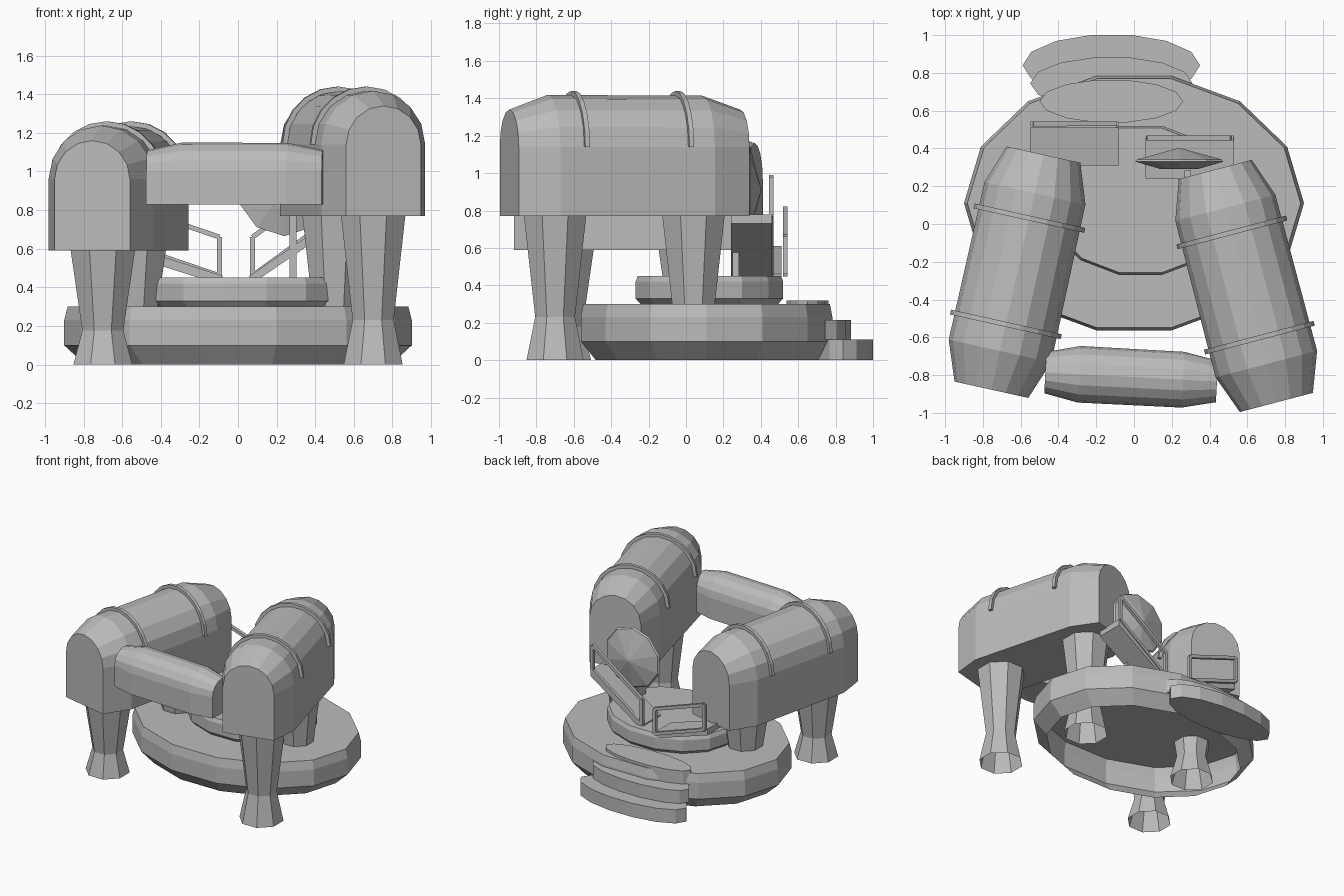
import bpy, bmesh
from math import sin, cos, pi, radians
from mathutils import Matrix, Vector

cube = bpy.data.objects.get("Cube")
if cube:
    bpy.data.objects.remove(cube)

grey = bpy.data.materials.new("plain grey")
grey.use_nodes = True
grey.diffuse_color = (0.5, 0.5, 0.5, 1)
grey.node_tree.nodes["Principled BSDF"].inputs["Base Color"].default_value = (0.5, 0.5, 0.5, 1)


def loft(name, rings, matrix=Matrix(), caps=(True, True)):
    """Skin a list of equal-sized point rings into one flat-shaded object."""
    bm = bmesh.new()
    loops = [[bm.verts.new(p) for p in ring] for ring in rings]
    for a, b in zip(loops, loops[1:]):
        for i in range(len(a)):
            j = (i + 1) % len(a)
            bm.faces.new((a[i], a[j], b[j], b[i]))
    for loop, cap in zip((loops[0], loops[-1]), caps):
        if cap:
            bm.faces.new(loop)
    bmesh.ops.recalc_face_normals(bm, faces=bm.faces)
    mesh = bpy.data.meshes.new(name)
    bm.to_mesh(mesh)
    bm.free()
    mesh.materials.append(grey)
    obj = bpy.data.objects.new(name, mesh)
    obj.matrix_world = matrix
    bpy.context.collection.objects.link(obj)
    return obj


def ellipse(rx, ry, z, sides=14, turn=0.0):
    angles = [turn + 2 * pi * i / sides for i in range(sides)]
    return [(rx * cos(a), ry * sin(a), z) for a in angles]


def disc(name, centre, rx, ry, profile, caps=(True, True)):
    """Stack of ellipses; profile holds (scale, height) pairs."""
    rings = [ellipse(rx * s, ry * s, z) for s, z in profile]
    return loft(name, rings, Matrix.Translation((*centre, 0)), caps)


def arch(r, spring, y, steps=8):
    """Upright arch outline: straight sides below a half circle."""
    top = [(r * cos(pi * i / steps), y, spring + r * sin(pi * i / steps))
           for i in range(steps + 1)]
    return [(r, y, 0)] + top + [(-r, y, 0)]


def vault(name, centre, turn, length, base, r, r_end, spring, taper):
    place = Matrix.Translation((*centre, base)) @ Matrix.Rotation(radians(turn), 4, 'Z')
    h = length / 2
    stations = [(-h, r_end), (taper - h, r), (h - taper, r * 0.985), (h, r_end)]
    loft(name, [arch(rad, spring, y) for y, rad in stations], place)
    return place


def hoop(name, place, y, r, spring, size=0.026, steps=10):
    """Square-section half ring strapped over a vault."""
    rings = []
    for i in range(steps + 1):
        a = pi * i / steps
        rings.append([(rad * cos(a), y + dy, spring + rad * sin(a))
                      for rad, dy in ((r, -size / 2), (r, size / 2),
                                      (r - size, size / 2), (r - size, -size / 2))])
    loft(name, rings, place)


def bar(name, a, b, size=0.025):
    """Square bar between two points."""
    a, b = Vector(a), Vector(b)
    place = Matrix.Translation(a) @ (b - a).to_track_quat('Z', 'Y').to_matrix().to_4x4()
    r = size * 0.7071
    loft(name, [ellipse(r, r, z, 4, pi / 4) for z in (0, (b - a).length)], place)


# Two vaulted wings with straps and flared legs
wings = (("right", (-0.617, -0.255), -12.5, 0.59, ((-0.70, -0.66), (-0.54, 0.02))),
         ("left", (0.592, -0.328), 14.7, 0.77, ((0.70, -0.70), (0.50, 0.04))))
for side, centre, turn, base, feet in wings:
    place = vault(side + "_wing", centre, turn, 1.275, base, 0.278, 0.2, 0.37, 0.21)
    for end, y in (("front", -0.283), ("back", 0.293)):
        hoop(f"{side}_{end}_strap", place, y, 0.3, 0.37)
    for end, foot in zip(("front", "back"), feet):
        rings = [ellipse(r, r, base * k, 8, pi / 8)
                 for r, k in ((0.165, 0), (0.115, 0.3), (0.18, 1.0))]
        loft(f"{side}_{end}_leg", rings, Matrix.Translation((*foot, 0)), (False, True))

# Vaulted bridge joining the wings at the front
vault("front_bridge", (-0.015, -0.81), -93, 0.91, 0.83, 0.15, 0.11, 0.17, 0.18)

# Hollow main platform and the smaller one on top
disc("platform", (0, 0.11), 0.9, 0.69,
     ((0.88, 0), (1, 0.1), (1, 0.23), (0.98, 0.3)), (False, True))
disc("upper_platform", (0.035, 0.125), 0.51, 0.405,
     ((0.93, 0.3), (1, 0.33), (1, 0.42), (0.97, 0.45)))

# Curved steps at the back
steps = ((0.84, 0.47, 0.165, 0, 0.11), (0.745, 0.43, 0.14, 0.11, 0.215),
         (0.65, 0.38, 0.115, 0.215, 0.32))
for n, (y, rx, ry, low, high) in enumerate(steps, 1):
    disc(f"step_{n}", (-0.12, y), rx, ry, ((1, low), (1, high)))

# Ramps up to the wing doors, each with a railing on its outer edge
ramps = (("right", -0.08, -0.55, 0.31, 0.51, 0.61, 0.53),
         ("left", 0.06, 0.53, 0.24, 0.46, 0.78, 0.455))
for side, x0, x1, y0, y1, top, rail_y in ramps:
    rings = [[(x, y0, z), (x, y1, z), (x, y1, z - 0.05), (x, y0, z - 0.05)]
             for x, z in ((x0, 0.46), (x1, top))]
    loft(side + "_ramp", rings)
    inset = 0.015 if x1 > x0 else -0.015
    low, high = Vector((x0 + inset, rail_y, 0.46)), Vector((x1 - inset, rail_y, top))
    up = Vector((0, 0, 0.2))
    bar(side + "_rail_top", low + up, high + up)
    bar(side + "_rail_bottom", low, high)
    bar(side + "_rail_low_post", low, low + up)
    bar(side + "_rail_high_post", high, high + up)

# Faceted dish facing the back, on a thin post
face_back = Matrix.Translation((0.24, 0.33, 0.91)) @ Matrix.Rotation(-pi / 2, 4, 'X')
loft("dish", [ellipse(r, r, z, 10, pi / 10)
              for r, z in ((0.1, -0.04), (0.245, 0), (0.235, 0.012), (0.012, 0.07))], face_back)
bar("dish_post", (0.285, 0.265, 0.44), (0.285, 0.265, 0.9), 0.035)
